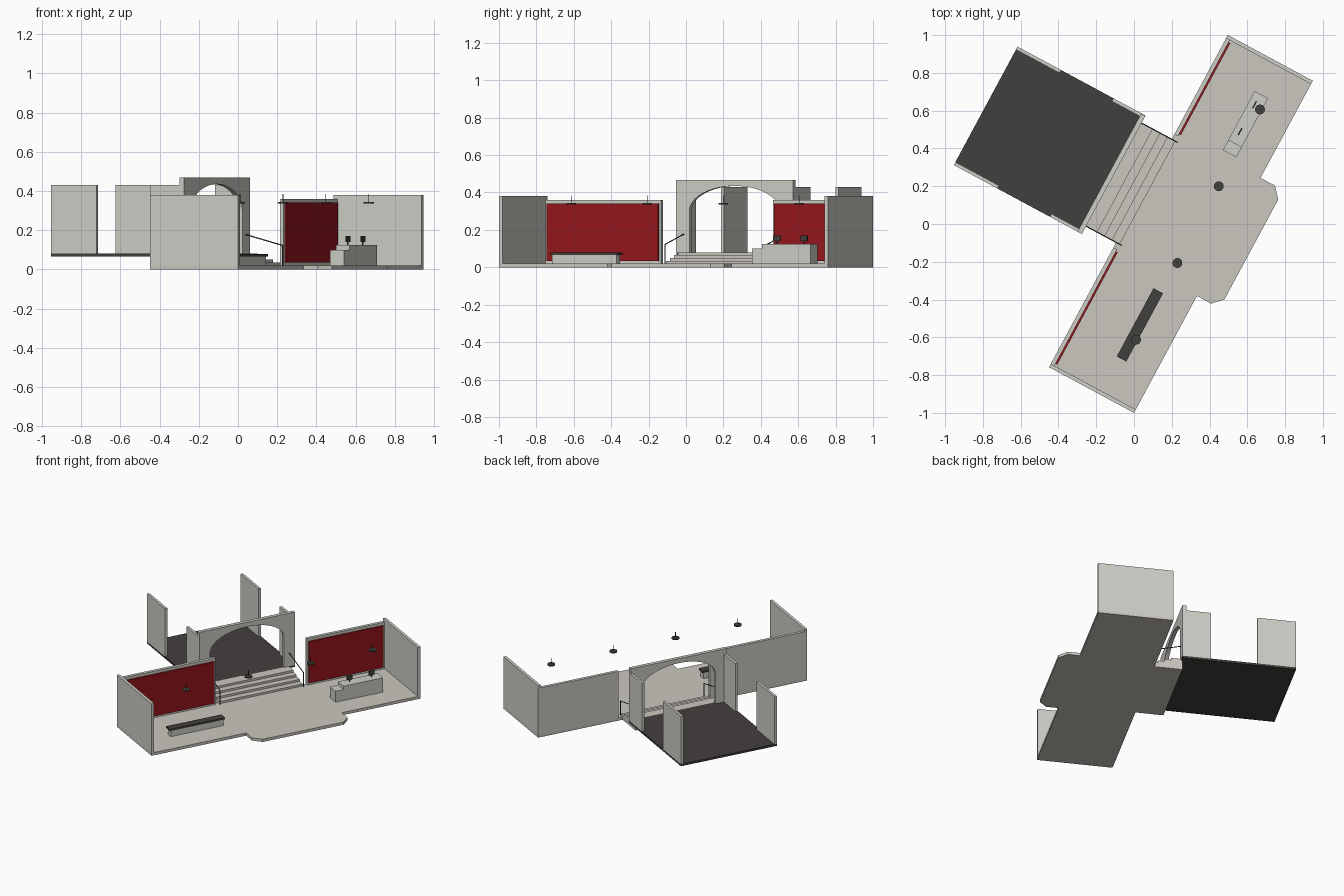
import bpy, bmesh, math
from mathutils import Matrix, Vector

if "Cube" in bpy.data.objects:
    bpy.data.objects.remove(bpy.data.objects["Cube"])

# Local frame: s runs along the hall, t runs back towards the raised room
FRAME = Matrix.Translation((0, -1, 0)) @ Matrix.Rotation(math.radians(61.7), 4, 'Z')


def material(name, rgb):
    m = bpy.data.materials.new(name)
    m.diffuse_color = (*rgb, 1)
    m.use_nodes = True
    m.node_tree.nodes["Principled BSDF"].inputs["Base Color"].default_value = m.diffuse_color
    return m


STONE = material("pale_stone", (0.60, 0.57, 0.52))
WALL = material("wall_grey", (0.62, 0.62, 0.58))
DARK = material("dark_grey", (0.055, 0.05, 0.047))
RED = material("red_panel", (0.30, 0.008, 0.012))


def finish(name, bm, mat):
    bmesh.ops.recalc_face_normals(bm, faces=bm.faces)
    me = bpy.data.meshes.new(name)
    bm.to_mesh(me)
    bm.free()
    me.materials.append(mat)
    ob = bpy.data.objects.new(name, me)
    ob.matrix_world = FRAME
    bpy.context.collection.objects.link(ob)
    return ob


def prism(name, points, direction, mat):
    bm = bmesh.new()
    face = bm.faces.new([bm.verts.new(p) for p in points])
    ext = bmesh.ops.extrude_face_region(bm, geom=[face])
    moved = [v for v in ext["geom"] if isinstance(v, bmesh.types.BMVert)]
    bmesh.ops.translate(bm, verts=moved, vec=direction)
    return finish(name, bm, mat)


def box(name, s, t, z, mat):
    pts = [(s[0], t[0], z[0]), (s[1], t[0], z[0]), (s[1], t[1], z[0]), (s[0], t[1], z[0])]
    return prism(name, pts, (0, 0, z[1] - z[0]), mat)


def rod(name, a, b, r, mat, sides=8):
    a, b = Vector(a), Vector(b)
    d = b - a
    bm = bmesh.new()
    m = Matrix.Translation((a + b) / 2) @ d.to_track_quat('Z', 'Y').to_matrix().to_4x4()
    bmesh.ops.create_cone(bm, cap_ends=True, segments=sides, radius1=r, radius2=r,
                          depth=d.length, matrix=m)
    return finish(name, bm, mat)


L, W = 1.997, 0.511

# Hall floor with chamfered bay at the front
outline = [(0, 0), (0.703, 0), (0.703, -0.086), (0.756, -0.137), (1.357, -0.137),
           (1.413, -0.086), (1.413, 0), (L, 0), (L, W), (0, W)]
prism("hall_floor", [(s, t, 0) for s, t in outline], (0, 0, 0.02), STONE)

# Hall end walls
box("end_wall_near", (0, 0.02), (0, W), (0.02, 0.38), WALL)
box("end_wall_far", (L - 0.02, L), (0, W), (0.02, 0.38), WALL)

# Back walls with red display panels
for side, a, b in (("near", 0.02, 0.72), ("far", 1.40, L - 0.02)):
    box("back_wall_" + side, (a, b), (0.489, W), (0.02, 0.36), WALL)
    box("red_panel_" + side, (a + 0.012, b - 0.012), (0.479, 0.489), (0.035, 0.34), RED)

# Stairs
stairs = [(0.75, 0.49, 0), (0.75, 0.70, 0), (0.75, 0.70, 0.08)]
for i in range(4, 0, -1):
    t = 0.49 + 0.045 * (i - 1)
    stairs += [(0.75, t, 0.02 + 0.015 * i), (0.75, t, 0.005 + 0.015 * i)]
prism("stairs", stairs, (0.62, 0, 0), STONE)

# Handrails
for side, s in (("near", 0.75), ("far", 1.37)):
    rod("rail_post_" + side, (s, 0.478, 0.02), (s, 0.478, 0.125), 0.003, DARK)
    rod("handrail_" + side, (s, 0.478, 0.122), (s, 0.695, 0.178), 0.003, DARK)

# Raised room floor
box("raised_floor", (0.703, 1.415), (0.695, 1.462), (0.065, 0.08), DARK)

# Arched wall at the top of the stairs
mid, half = 1.058, 0.275
arch = [(0.703, 0.08), (0.703, 0.468), (1.413, 0.468), (1.413, 0.08), (mid + half, 0.08)]
for i in range(25):
    a = math.pi * i / 24
    arch.append((mid + half * math.cos(a), 0.30 + 0.135 * math.sin(a)))
arch.append((mid - half, 0.08))
prism("arch_wall", [(s, 0.692, z) for s, z in arch], (0, 0.026, 0), WALL)

# Room side walls
for i, s in enumerate((0.703, 1.397)):
    box(f"room_wall_front_{i}", (s, s + 0.018), (0.718, 0.885), (0.08, 0.43), WALL)
    box(f"room_wall_back_{i}", (s, s + 0.018), (1.20, 1.462), (0.08, 0.43), WALL)

# Reception counter with lower end
box("counter_low", (1.448, 1.508), (0.165, 0.245), (0.02, 0.10), WALL)
box("counter_main", (1.508, 1.803), (0.165, 0.245), (0.02, 0.125), WALL)

# Monitors on the counter
for i, s in enumerate((1.577, 1.739)):
    rod(f"monitor_stem_{i}", (s, 0.212, 0.125), (s, 0.212, 0.145), 0.004, DARK)
    box(f"monitor_{i}", (s - 0.021, s + 0.021), (0.208, 0.215), (0.14, 0.17), DARK)

# Bench
box("bench_base", (0.23, 0.62), (0.172, 0.215), (0.02, 0.066), WALL)
box("bench_top", (0.22, 0.63), (0.165, 0.222), (0.066, 0.078), DARK)

# Pendant lamps
for i in range(4):
    s = 0.346 + 0.4615 * i
    rod(f"lamp_disc_{i}", (s, 0.174, 0.336), (s, 0.174, 0.345), 0.026, DARK, 20)
    rod(f"lamp_cord_{i}", (s, 0.174, 0.345), (s, 0.174, 0.385), 0.002, DARK)
